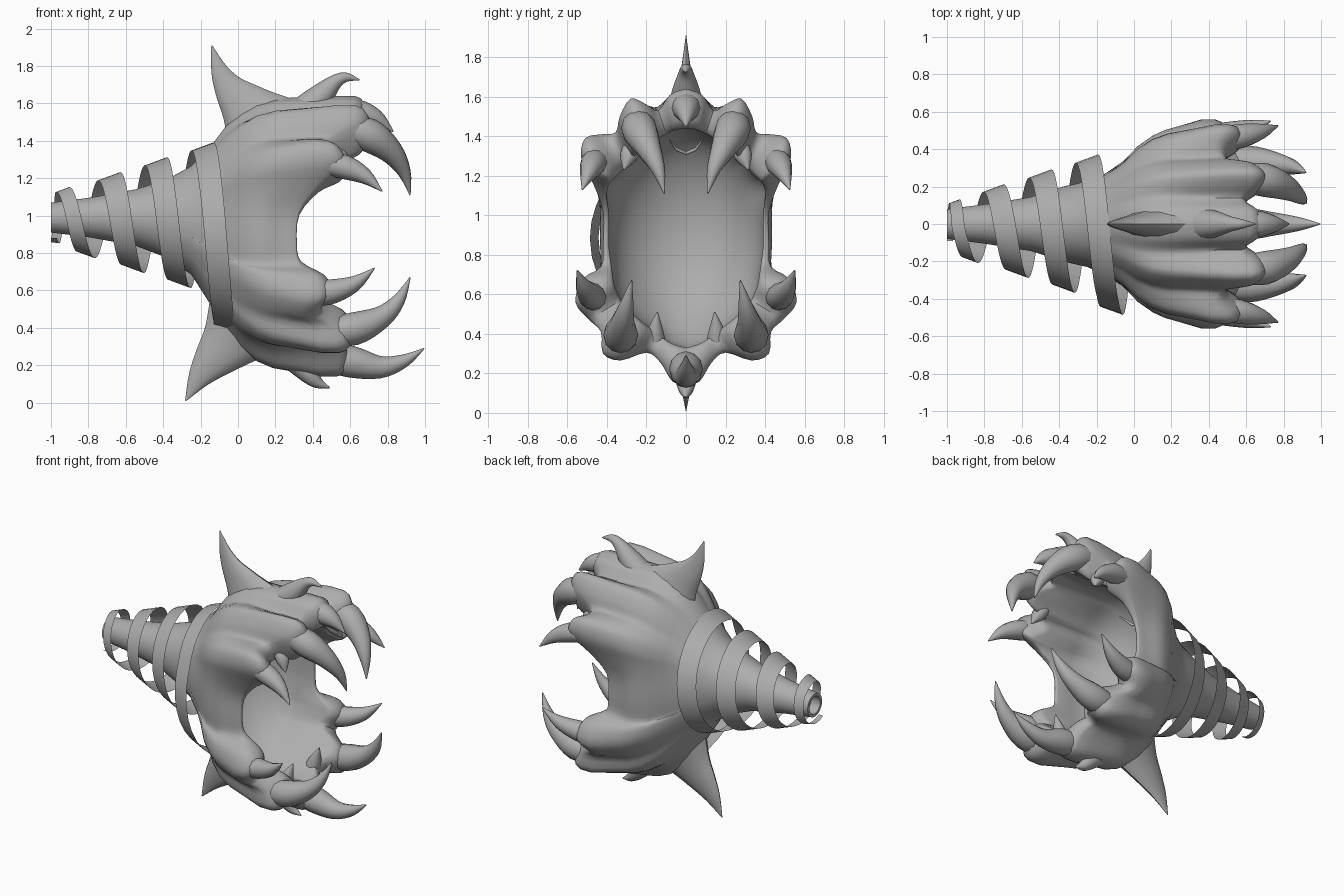
import bpy, math
from mathutils import Vector

if "Cube" in bpy.data.objects:
    bpy.data.objects.remove(bpy.data.objects["Cube"])

grey = bpy.data.materials.new("stone grey")
grey.diffuse_color = (0.42, 0.42, 0.42, 1)
grey.use_nodes = True
grey.node_tree.nodes["Principled BSDF"].inputs["Base Color"].default_value = grey.diffuse_color


def make(name, verts, faces, angle=50):
    me = bpy.data.meshes.new(name)
    me.from_pydata(verts, [], faces)
    me.materials.append(grey)
    ob = bpy.data.objects.new(name, me)
    bpy.context.collection.objects.link(ob)
    bpy.context.view_layer.objects.active = ob
    ob.select_set(True)
    bpy.ops.object.shade_smooth_by_angle(angle=math.radians(angle))
    ob.select_set(False)
    return ob


def catmull(pts, n):
    """Smooth resampling of a list of equal-length tuples."""
    out = []
    for i in range(len(pts) - 1):
        a, b, c, d = (pts[max(i - 1, 0)], pts[i], pts[i + 1], pts[min(i + 2, len(pts) - 1)])
        for k in range(n):
            t = k / n
            out.append(tuple(0.5 * (2 * q + (r - p) * t + (2 * p - 5 * q + 4 * r - s) * t * t
                                    + (3 * q - p - 3 * r + s) * t ** 3)
                             for p, q, r, s in zip(a, b, c, d)))
    return out + [tuple(pts[-1])]


def loft(name, rings):
    n = len(rings[0])
    verts = [v for r in rings for v in r]
    faces = [(i * n + j, (i + 1) * n + j, (i + 1) * n + (j + 1) % n, i * n + (j + 1) % n)
             for i in range(len(rings) - 1) for j in range(n)]
    faces.append([(len(rings) - 1) * n + j for j in range(n)][::-1])
    return make(name, verts, faces)


def horn(name, path, flat=1.0, segs=12):
    """Curved tapering spike; path holds (x, y, z, radius)."""
    pts = catmull(path, 4)
    rings = []
    for i, p in enumerate(pts):
        t = Vector(pts[min(i + 1, len(pts) - 1)][:3]) - Vector(pts[max(i - 1, 0)][:3])
        side = (Vector((0, 1, 0)) - t * (t.y / t.length_squared)).normalized()
        up = side.cross(t).normalized()
        r = max(p[3], 0.002)
        rings.append([Vector(p[:3]) + (side * math.cos(a) * flat + up * math.sin(a)) * r
                      for a in (-2 * math.pi * k / segs for k in range(segs))])
    return loft(name, rings)


def horn_pair(name, path, flat=1.0):
    for tag, s in (("left", 1), ("right", -1)):
        horn(tag + "_" + name, [(x, y * s, z, r) for x, y, z, r in path], flat)


# Maw outline from top to bottom: outer y, z, inner y, z, rim x
half = catmull([
    (0, 1.64, 0, 1.44, .69), (.08, 1.61, .06, 1.43, .67), (.14, 1.53, .10, 1.41, .60),
    (.20, 1.56, .16, 1.38, .68), (.28, 1.59, .22, 1.34, .71), (.335, 1.50, .26, 1.30, .66),
    (.355, 1.42, .29, 1.28, .52), (.42, 1.41, .32, 1.23, .50), (.51, 1.39, .36, 1.19, .57),
    (.53, 1.29, .38, 1.17, .57), (.47, 1.16, .40, 1.12, .44), (.42, 1.02, .39, 1.0, .33),
    (.42, .85, .39, .85, .315), (.43, .74, .38, .76, .34), (.52, .68, .37, .69, .46),
    (.56, .56, .36, .64, .50), (.49, .47, .33, .57, .45), (.43, .41, .30, .53, .54),
    (.42, .30, .27, .50, .61), (.33, .265, .21, .45, .61), (.20, .305, .14, .40, .52),
    (.13, .255, .09, .36, .56), (.07, .16, .04, .34, .59), (0, .14, 0, .33, .59)], 3)
outline = half + [(-a, b, -c, d, e) for a, b, c, d, e in half[-2:0:-1]]
CZ = 0.93


def around(y, z):
    return math.atan2(y / .48, (z - CZ) / .70)


def lip(yo, zo, yi, zi):
    return .32 * math.hypot(yo - yi, zo - zi)


# Tail and back of the head: x, radius y, radius z, centre z, share of knuckled outline
back = [(-.93, .06, .06, .99, 0), (-1, .06, .06, .99, 0), (-1, .08, .08, .99, 0),
        (-.8, .105, .105, .99, 0), (-.55, .145, .15, .99, 0), (-.38, .20, .21, .985, 0),
        (-.25, .23, .29, .975, 0), (-.15, .265, .40, .95, .05), (-.06, .32, .52, .94, .14),
        (.02, .39, .59, .93, .28), (.1, .435, .64, .93, .45)]
rings = []
for x, ry, rz, cz, w in back:
    ring = []
    for yo, zo, *_ in outline:
        a = around(yo, zo)
        ring.append((x, (1 - w) * ry * math.sin(a) + w * yo,
                     (1 - w) * (cz + rz * math.cos(a)) + w * zo))
    rings.append(ring)
# Jaws, out to the rounded finger ends
for u in (.2, .4, .6, .8, 1):
    w = .45 + .55 * min(1, u * 1.25)
    ring = []
    for yo, zo, yi, zi, xr in outline:
        a = around(yo, zo)
        ring.append((.1 + (xr - lip(yo, zo, yi, zi) - .1) * u,
                     (1 - w) * .46 * math.sin(a) + w * yo,
                     (1 - w) * (CZ + .68 * math.cos(a)) + w * zo))
    rings.append(ring)
for i in range(1, 7):
    a = math.pi * i / 6
    k = (1 - math.cos(a)) / 2
    rings.append([(xr - lip(yo, zo, yi, zi) * (1 - math.sin(a)), yo + (yi - yo) * k,
                   zo + (zi - zo) * k) for yo, zo, yi, zi, xr in outline])
# Throat bowl, settling into a smooth oval
for i in range(11):
    a = math.pi / 2 * i / 10 * .97
    w = max(0, 1 - i / 4)
    ring = []
    for _, _, yi, zi, _ in outline:
        b = math.atan2(yi / .40, (zi - .9) / .54)
        ring.append((.2 - .38 * math.sin(a),
                     (w * yi + (1 - w) * .40 * math.sin(b)) * math.cos(a),
                     .92 + (w * (zi - .92) + (1 - w) * .53 * math.cos(b)) * math.cos(a)))
    rings.append(ring)
loft("head_and_tail", rings)

# Spiral ribbon around the tail
verts, steps, t0, t1 = [], 140, -.6, 3.52
for i in range(steps + 1):
    t = t0 + (t1 - t0) * i / steps
    a, x = 2 * math.pi * t, -.94 + (.25 if t > 0 else .08) * t
    w = max(.02, min(.06, .035 + .025 * t))
    flare = max(0, t - 3.2) * .55
    for e in (-w, w):
        r = max(.125, .17 + .08 * t + .37 * (e - w) + flare)
        verts.append((max(x + e, -1), -.018 - r * math.sin(a), .983 + r * math.cos(a)))
make("spiral_ribbon", verts, [(2 * i, 2 * i + 1, 2 * i + 3, 2 * i + 2) for i in range(steps)])

# Dorsal and belly fins
horn("top_fin", [(.14, 0, 1.46, .24), (.04, 0, 1.58, .145), (-.045, 0, 1.68, .085),
                 (-.10, 0, 1.78, .045), (-.14, 0, 1.91, .003)], .42)
horn("bottom_fin", [(.05, 0, .44, .25), (-.05, 0, .32, .16), (-.14, 0, .22, .105),
                    (-.21, 0, .13, .06), (-.28, 0, .01, .003)], .42)

# Middle claws and small spikes
horn("upper_middle_claw", [(.54, 0, 1.54, .07), (.64, 0, 1.545, .075), (.74, 0, 1.515, .05),
                           (.83, 0, 1.45, .003)])
horn("top_spike", [(.34, 0, 1.54, .09), (.44, 0, 1.635, .07), (.52, 0, 1.715, .04),
                   (.58, 0, 1.74, .025), (.65, 0, 1.725, .003)])
horn("lower_middle_claw", [(.44, 0, .25, .07), (.60, 0, .22, .085), (.76, 0, .19, .06),
                           (.89, 0, .225, .035), (.995, 0, .29, .003)])
horn("bottom_spike", [(.27, 0, .26, .07), (.38, 0, .15, .05), (.43, 0, .105, .03),
                      (.49, 0, .08, .003)])

# Paired claws at the finger ends
horn_pair("upper_claw", [(.56, .245, 1.47, .07), (.70, .235, 1.43, .09), (.82, .19, 1.34, .065),
                         (.89, .14, 1.23, .035), (.92, .11, 1.11, .003)])
horn_pair("upper_side_claw", [(.46, .455, 1.28, .06), (.57, .47, 1.26, .065),
                              (.68, .495, 1.21, .042), (.77, .525, 1.13, .003)])
horn_pair("lower_side_claw", [(.36, .46, .59, .06), (.48, .475, .59, .068),
                              (.62, .515, .635, .043), (.73, .55, .72, .003)])
horn_pair("lower_claw", [(.46, .33, .38, .07), (.62, .33, .395, .088), (.77, .32, .46, .06),
                         (.86, .30, .55, .035), (.92, .275, .67, .003)])

# Small teeth inside the jaws
horn_pair("upper_tooth", [(.50, .26, 1.38, .04), (.55, .29, 1.30, .045),
                          (.59, .315, 1.23, .003)])
horn_pair("lower_tooth", [(.46, .15, .32, .05), (.49, .155, .41, .042),
                          (.53, .145, .51, .003)])
